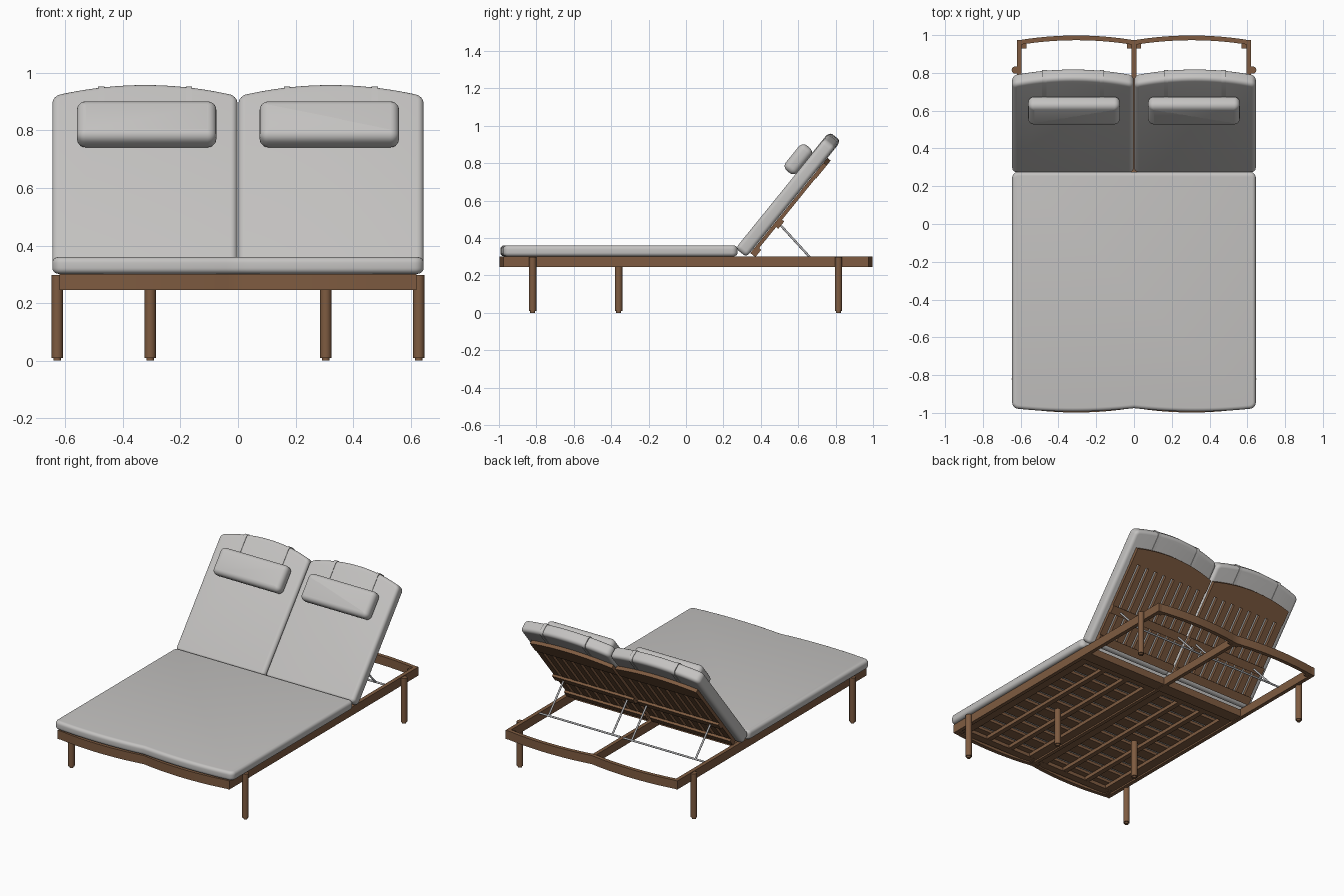
import bpy, bmesh, math
from mathutils import Matrix, Vector

if "Cube" in bpy.data.objects:
    bpy.data.objects.remove(bpy.data.objects["Cube"])


def material(name, rgb):
    m = bpy.data.materials.new(name)
    m.diffuse_color = (*rgb, 1)
    m.use_nodes = True
    m.node_tree.nodes["Principled BSDF"].inputs["Base Color"].default_value = m.diffuse_color
    return m


FABRIC = material("light grey fabric", (0.55, 0.54, 0.53))
WOOD = material("brown wood", (0.21, 0.105, 0.052))
METAL = material("grey metal", (0.45, 0.45, 0.46))
FLAT = Matrix.Identity(4)
# backrest space: x across, y up the back, z out of the padded face
BACK = Matrix.Translation((0, 0.265, 0.345)) @ Matrix.Rotation(math.radians(51), 4, 'X')


def finish(name, bm, mat, M=FLAT):
    bmesh.ops.recalc_face_normals(bm, faces=bm.faces[:])
    bm.transform(M)
    me = bpy.data.meshes.new(name)
    bm.to_mesh(me)
    bm.free()
    me.materials.append(mat)
    ob = bpy.data.objects.new(name, me)
    bpy.context.collection.objects.link(ob)
    bpy.ops.object.select_all(action='DESELECT')
    bpy.context.view_layer.objects.active = ob
    ob.select_set(True)
    bpy.ops.object.shade_smooth_by_angle(angle=math.radians(35))
    return ob


def prism(name, polys, z0, z1, mat, M=FLAT, corner=0, rim=0):
    """Extrude flat outlines from z0 to z1, rounding upright corners and rims."""
    bm = bmesh.new()
    for pts in polys:
        lo = [bm.verts.new((x, y, z0)) for x, y in pts]
        hi = [bm.verts.new((x, y, z1)) for x, y in pts]
        bm.faces.new(lo)
        bm.faces.new(hi)
        for i in range(len(pts)):
            j = (i + 1) % len(pts)
            bm.faces.new((lo[i], lo[j], hi[j], hi[i]))
    bmesh.ops.recalc_face_normals(bm, faces=bm.faces[:])
    if corner:
        es = [e for e in bm.edges if abs(e.verts[0].co.z - e.verts[1].co.z) > 1e-5
              and e.calc_face_angle(0) > 0.7]
        bmesh.ops.bevel(bm, geom=es, offset=corner, segments=6, profile=0.5, affect='EDGES')
    if rim:
        es = [e for e in bm.edges if abs(e.verts[0].co.z - e.verts[1].co.z) < 1e-5]
        bmesh.ops.bevel(bm, geom=es, offset=rim, segments=5, profile=0.5, affect='EDGES')
    return finish(name, bm, mat, M)


def rect(x0, x1, y0, y1):
    return [(x0, y0), (x1, y0), (x1, y1), (x0, y1)]


def tubes(name, ends, r, mat, M=FLAT, sides=16):
    bm = bmesh.new()
    for a, b in ends:
        a, b = Vector(a), Vector(b)
        d = b - a
        T = Matrix.Translation((a + b) / 2) @ d.to_track_quat('Z', 'Y').to_matrix().to_4x4()
        bmesh.ops.create_cone(bm, cap_ends=True, segments=sides, radius1=r, radius2=r,
                              depth=d.length, matrix=T)
    return finish(name, bm, mat, M)


def bow(x, w):
    t = abs(x) / w
    return 4 * t * (1 - t)


def steps(a, b, n):
    return [a + (b - a) * i / n for i in range(n + 1)]


# outer frame: double-bowed end rails, side rails, centre beam
W = 0.61
xs = steps(-W, W, 32)
for name, s in (("back_rail", 1), ("front_rail", -1)):
    outer = [(x, s * (0.973 + 0.025 * bow(x, W))) for x in xs]
    inner = [(x, y - s * 0.025) for x, y in reversed(outer)]
    prism(name, [outer + inner], 0.246, 0.302, WOOD)
prism("side_rails", [rect(s * 0.595, s * 0.62, -0.975, 0.975) for s in (1, -1)], 0.246, 0.302, WOOD)
prism("centre_beam", [rect(-0.012, 0.012, -0.955, 0.955)], 0.246, 0.298, WOOD)
prism("hinge_beam", [rect(-0.6, 0.6, 0.22, 0.30)], 0.25, 0.298, WOOD)
prism("corner_blocks", [rect(s * a, s * (a + 0.025), t * 0.93, t * 0.965)
                        for s in (1, -1) for t in (1, -1) for a in (0.012, 0.57)], 0.25, 0.29, WOOD)

# legs with small feet
spots = [(s * x, y) for s in (1, -1) for x, y in ((0.628, 0.815), (0.628, -0.82), (0.305, -0.36))]
for i, (x, y) in enumerate(spots):
    top = 0.298 if abs(x) > 0.5 else 0.255
    tubes(f"leg_{i + 1}", [((x, y, 0.01), (x, y, top))], 0.0195, WOOD, sides=24)
tubes("feet", [((x, y, 0), (x, y, 0.012)) for x, y in spots], 0.013, WOOD)

# seat base: cross slats on lengthwise bearers
slat_y = steps(-0.91, 0.19, 10)
prism("seat_slats", [rect(s * 0.02, s * 0.59, y - 0.038, y + 0.038)
                     for s in (1, -1) for y in slat_y], 0.278, 0.297, WOOD)
prism("seat_bearers", [rect(s * (x - w), s * (x + w), -0.95, 0.23) for s in (1, -1)
                       for x, w in ((0.04, 0.03), (0.215, 0.016), (0.39, 0.016), (0.565, 0.03))],
      0.256, 0.28, WOOD)
prism("seat_end_bearers", [rect(s * 0.02, s * 0.59, y, y + 0.05) for s in (1, -1)
                           for y in (-0.96, 0.18)], 0.255, 0.281, WOOD)

# seat cushion
C = 0.645
front = [(x, -0.975 - 0.018 * bow(x, C)) for x in steps(-C, C, 32)]
prism("seat_cushion", [front + [(C, 0.275), (-C, 0.275)]], 0.302, 0.36, FABRIC, corner=0.03, rim=0.02)

STRAP = Matrix(((0, 0, 1, 0), (1, 0, 0, 0), (0, 1, 0, 0), (0, 0, 0, 1)))
for side, s in (("right", 1), ("left", -1)):
    # back cushion with bowed top
    top = [(s * x, 0.75 + 0.05 * bow(x, C)) for x in steps(C, 0.002, 18)]
    prism(f"{side}_back_cushion", [[(s * 0.002, 0), (s * C, 0)] + top], -0.075, 0, FABRIC, BACK,
          corner=0.025, rim=0.022)
    # head pillow and its straps
    prism(f"{side}_pillow", [rect(s * 0.075, s * 0.56, 0.495, 0.667)], -0.002, 0.08, FABRIC, BACK,
          corner=0.03, rim=0.032)
    for i, x in enumerate((0.17, 0.475)):
        prism(f"{side}_strap_{i + 1}", [rect(0.58, 0.793, -0.078, 0.003)], s * x - 0.011, s * x + 0.011,
              FABRIC, BACK @ STRAP, corner=0.024)
    # slatted back panel
    board = [(s * x, 0.64 + 0.045 * bow(x, C)) for x in steps(0.6, 0.012, 14)]
    prism(f"{side}_back_top_board", [[(s * 0.012, 0.56), (s * 0.6, 0.56)] + board],
          -0.1, -0.077, WOOD, BACK)
    prism(f"{side}_back_slats", [rect(s * (x - 0.022), s * (x + 0.022), 0.03, 0.57)
                                 for x in steps(0.036, 0.576, 8)], -0.097, -0.077, WOOD, BACK)
    prism(f"{side}_back_crossbars", [rect(s * 0.015, s * 0.6, u, u + 0.05) for u in (0.03, 0.225)],
          -0.112, -0.095, WOOD, BACK)
    # metal prop stand
    lift = lambda x: (s * x, 0.495, 0.48)
    tubes(f"{side}_prop", [(lift(x), (s * x, 0.66, 0.30)) for x in (0.07, 0.53)]
          + [((s * 0.012, 0.66, 0.30), (s * 0.596, 0.66, 0.30)),
             (lift(0.05), lift(0.55))], 0.006, METAL)
